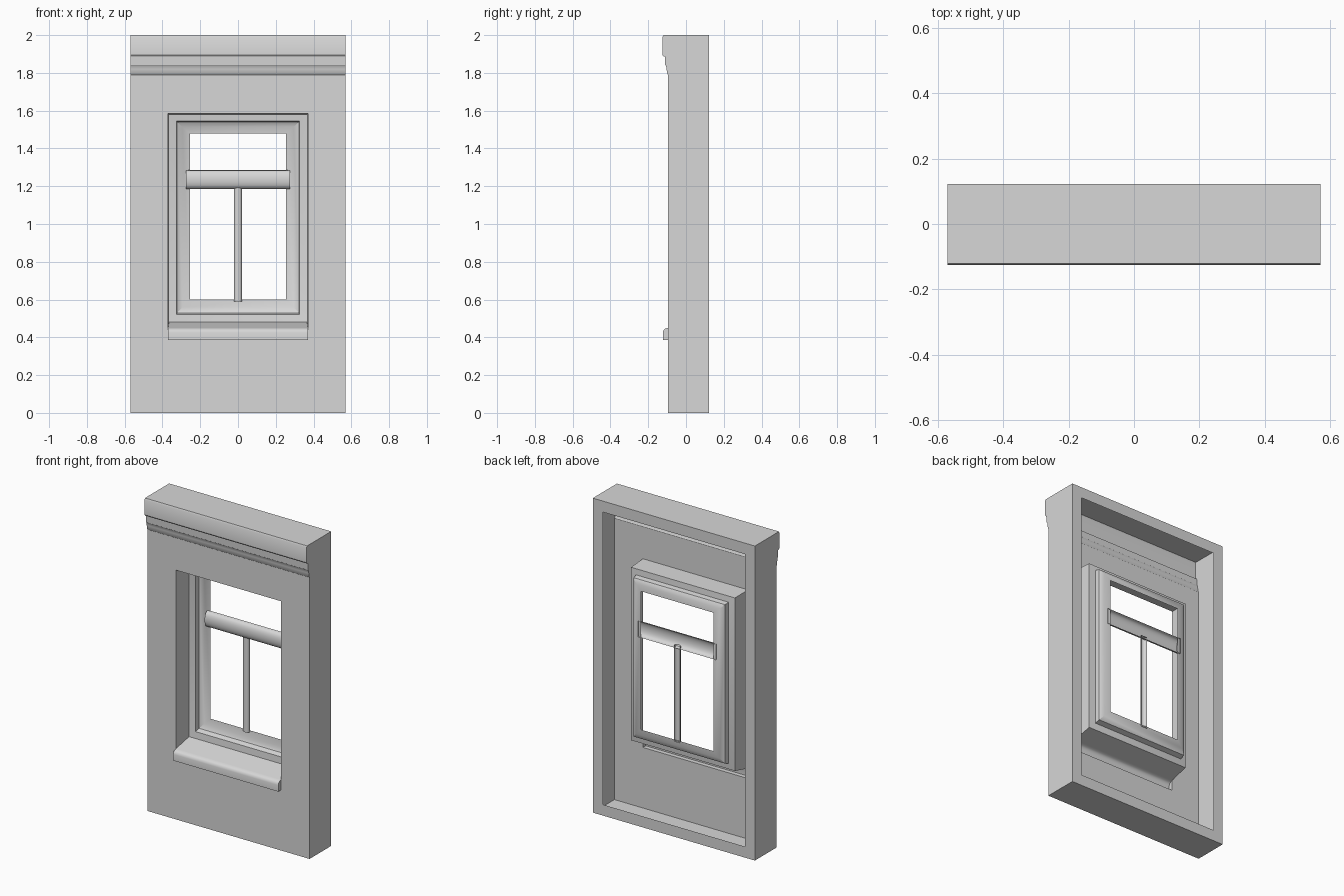
import bpy, bmesh, math

cube = bpy.data.objects.get("Cube")
if cube:
    bpy.data.objects.remove(cube)

plaster = bpy.data.materials.new("plaster_grey")
plaster.use_nodes = True
GREY = (0.68, 0.68, 0.68, 1)
plaster.diffuse_color = GREY
plaster.node_tree.nodes["Principled BSDF"].inputs["Base Color"].default_value = GREY

FRONT, BACK = -0.095, 0.122


def finish(name, bm, angle):
    bmesh.ops.remove_doubles(bm, verts=bm.verts, dist=0.0001)
    bmesh.ops.recalc_face_normals(bm, faces=bm.faces)
    mesh = bpy.data.meshes.new(name)
    bm.to_mesh(mesh)
    bm.free()
    mesh.materials.append(plaster)
    ob = bpy.data.objects.new(name, mesh)
    bpy.context.collection.objects.link(ob)
    bpy.ops.object.select_all(action="DESELECT")
    ob.select_set(True)
    bpy.context.view_layer.objects.active = ob
    bpy.ops.object.shade_smooth_by_angle(angle=math.radians(angle))


def ring_loft(name, rings, gaps):
    """Thin skin through rectangles (half width, bottom, top, depth); gaps are (ring, side) left open."""
    bm = bmesh.new()
    loops = []
    for hx, z0, z1, y in rings:
        corners = ((-hx, y, z0), (hx, y, z0), (hx, y, z1), (-hx, y, z1))
        loops.append([bm.verts.new(c) for c in corners])
    for r, (a, b) in enumerate(zip(loops, loops[1:])):
        for i in range(4):
            if (r, i) not in gaps:
                j = (i + 1) % 4
                bm.faces.new((a[i], a[j], b[j], b[i]))
    finish(name, bm, 20)


def shell(name, points, axis, start, end):
    """Hollow prism, open at the back; profile is (y, z) along x, or (x, y) along z."""
    bm = bmesh.new()
    place = (lambda p, t: (t, *p)) if axis == "x" else (lambda p, t: (*p, t))
    a, b = [[bm.verts.new(place(p, t)) for p in points] for t in (start, end)]
    bm.faces.new(a)
    bm.faces.new(b)
    for i in range(len(points) - 1):
        bm.faces.new((a[i], a[i + 1], b[i + 1], b[i]))
    finish(name, bm, 35)


def bulge(half_width, depth, n=12):
    """Half-round bar section as (across, forward) pairs."""
    steps = [math.pi * k / n for k in range(n + 1)]
    return [(half_width * math.cos(t), depth * math.sin(t) ** 0.7 if 0 < k < n else 0)
            for k, t in enumerate(steps)]


# Thin wall skin: back flange, outer sides, front and window recess
TOP_BAND, SILL_BAND = (2, 2), (4, 0)
ring_loft("wall_panel", [
    (0.5, 0.07, 1.93, BACK),
    (0.57, 0, 2, BACK),
    (0.57, 0, 2, FRONT),
    (0.57, 0, 1.79, FRONT),
    (0.37, 0.385, 1.585, FRONT),
    (0.37, 0.45, 1.585, FRONT),
    # reveal
    (0.365, 0.48, 1.58, 0.03),
    (0.325, 0.52, 1.545, 0.037),
    # window frame
    (0.322, 0.53, 1.54, 0.068),
    (0.295, 0.56, 1.515, 0.083),
    (0.255, 0.6, 1.48, 0.09),
], {TOP_BAND, SILL_BAND})

# Cornice across the top
shell("cornice", [
    (FRONT, 2), (-0.12, 2), (-0.125, 1.99), (-0.125, 1.895), (-0.12, 1.888),
    (-0.112, 1.886), (-0.11, 1.842), (-0.105, 1.836), (-0.103, 1.82),
    (-0.099, 1.795), (FRONT, 1.79)], "x", -0.57, 0.57)

# Sill nose with rounded upper edge
shell("window_sill", [
    (FRONT, 0.385), (-0.123, 0.385), (-0.123, 0.425), (-0.119, 0.438),
    (-0.11, 0.446), (FRONT, 0.45)], "x", -0.37, 0.37)

# Window bars
shell("transom", [(0.092 - f, 1.235 + c) for c, f in bulge(0.05, 0.035)], "x", -0.275, 0.275)
shell("mullion", [(c, 0.092 - f) for c, f in bulge(0.021, 0.022)], "z", 0.59, 1.2)
